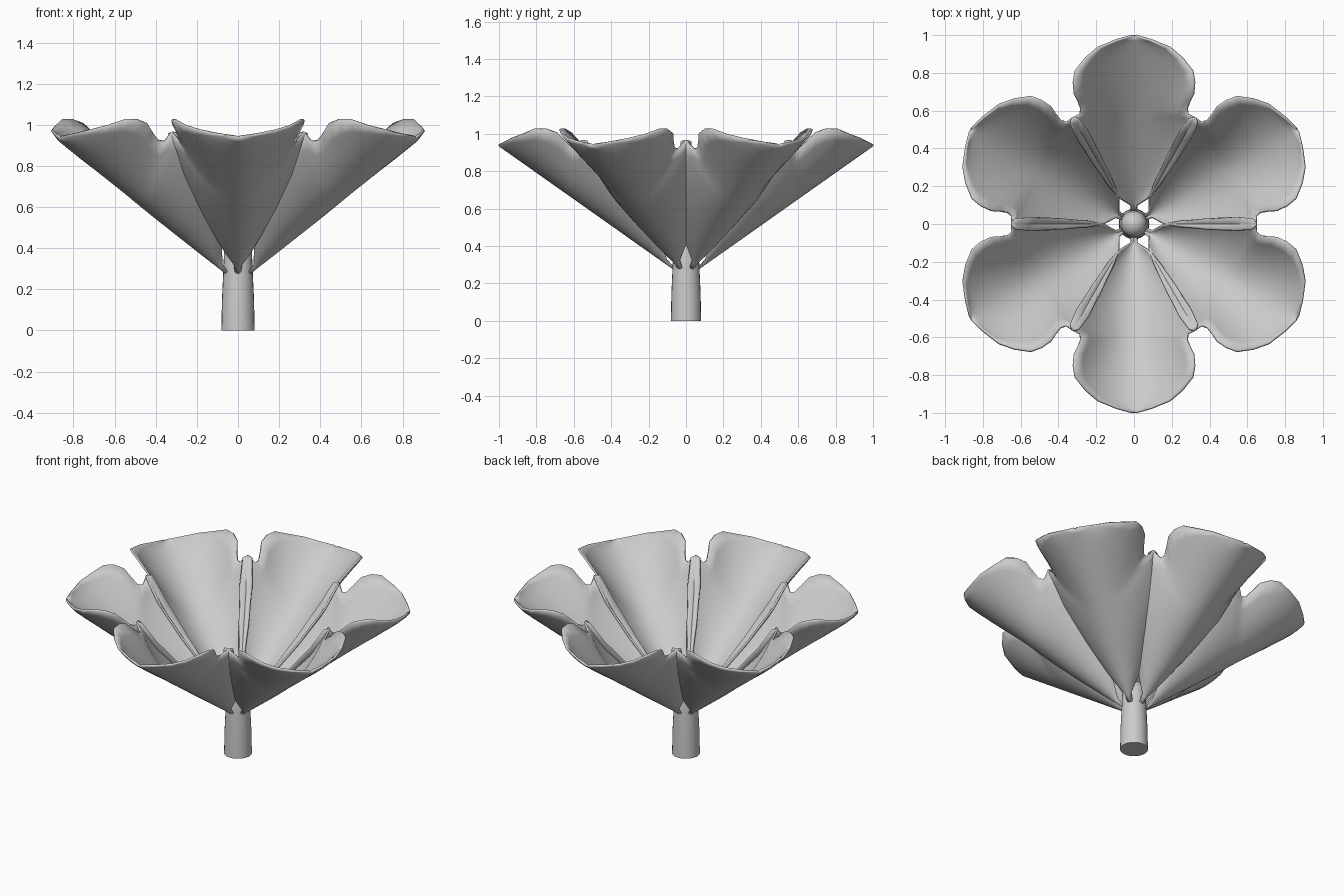
import bpy, bmesh, math

if "Cube" in bpy.data.objects:
    bpy.data.objects.remove(bpy.data.objects["Cube"])

grey = bpy.data.materials.new("plain_grey")
grey.diffuse_color = (0.6, 0.6, 0.6, 1)
grey.use_nodes = True
grey.node_tree.nodes["Principled BSDF"].inputs["Base Color"].default_value = grey.diffuse_color


def make_object(name, bm):
    bmesh.ops.recalc_face_normals(bm, faces=bm.faces)
    mesh = bpy.data.meshes.new(name)
    bm.to_mesh(mesh)
    bm.free()
    mesh.materials.append(grey)
    obj = bpy.data.objects.new(name, mesh)
    bpy.context.collection.objects.link(obj)
    bpy.ops.object.select_all(action='DESELECT')
    obj.select_set(True)
    bpy.context.view_layer.objects.active = obj
    bpy.ops.object.shade_smooth_by_angle(angle=math.radians(50))
    return obj


# Petal outline: distance from centre, half width, height of the raised edge
OUTLINE = [
    (0.06, 0.012, 0.28), (0.10, 0.015, 0.325), (0.14, 0.08, 0.42),
    (0.20, 0.13, 0.50), (0.32, 0.215, 0.65), (0.45, 0.30, 0.83),
    (0.53, 0.335, 0.96), (0.56, 0.325, 0.965), (0.58, 0.285, 0.92),
    (0.61, 0.28, 0.925), (0.65, 0.295, 0.965), (0.69, 0.315, 1.005),
    (0.75, 0.32, 1.025), (0.81, 0.31, 1.025), (0.88, 0.255, 0.995),
    (0.935, 0.19, 0.975), (0.975, 0.09, 0.955), (0.997, 0.01, 0.945)]
ACROSS = 14


def petal(index):
    # Cupped sheet: straight rising midrib, sides curving up to the edge
    bm = bmesh.new()
    rows = []
    for y, half, edge in OUTLINE:
        mid = 0.29 + 0.65 * (y - 0.08) / 0.92
        row = []
        for i in range(ACROSS + 1):
            u = 2 * i / ACROSS - 1
            z = mid + (edge - mid) * abs(u) ** 1.9
            row.append(bm.verts.new((u * half, y, z)))
        rows.append(row)
    for a, b in zip(rows, rows[1:]):
        for i in range(ACROSS):
            bm.faces.new((a[i], a[i + 1], b[i + 1], b[i]))
    obj = make_object(f"petal_{index + 1}", bm)
    obj.rotation_euler.z = math.radians(60 * index)
    thick = obj.modifiers.new("thickness", 'SOLIDIFY')
    thick.thickness = 0.012
    thick.offset = 0


for k in range(6):
    petal(k)

# Stem: tapered tube with a domed top, spun from a profile
profile = [(0, 0), (0.081, 0), (0.078, 0.15), (0.072, 0.28), (0.068, 0.38)]
profile += [(0.068 * math.cos(math.radians(a)), 0.38 + 0.068 * math.sin(math.radians(a)))
            for a in (22, 45, 67, 90)]
bm = bmesh.new()
pts = [bm.verts.new((r, 0, z)) for r, z in profile]
edges = [bm.edges.new(pair) for pair in zip(pts, pts[1:])]
bmesh.ops.spin(bm, geom=pts + edges, cent=(0, 0, 0), axis=(0, 0, 1),
               angle=math.tau, steps=24, use_merge=True)
bmesh.ops.remove_doubles(bm, verts=bm.verts, dist=0.0005)
make_object("stem", bm)
